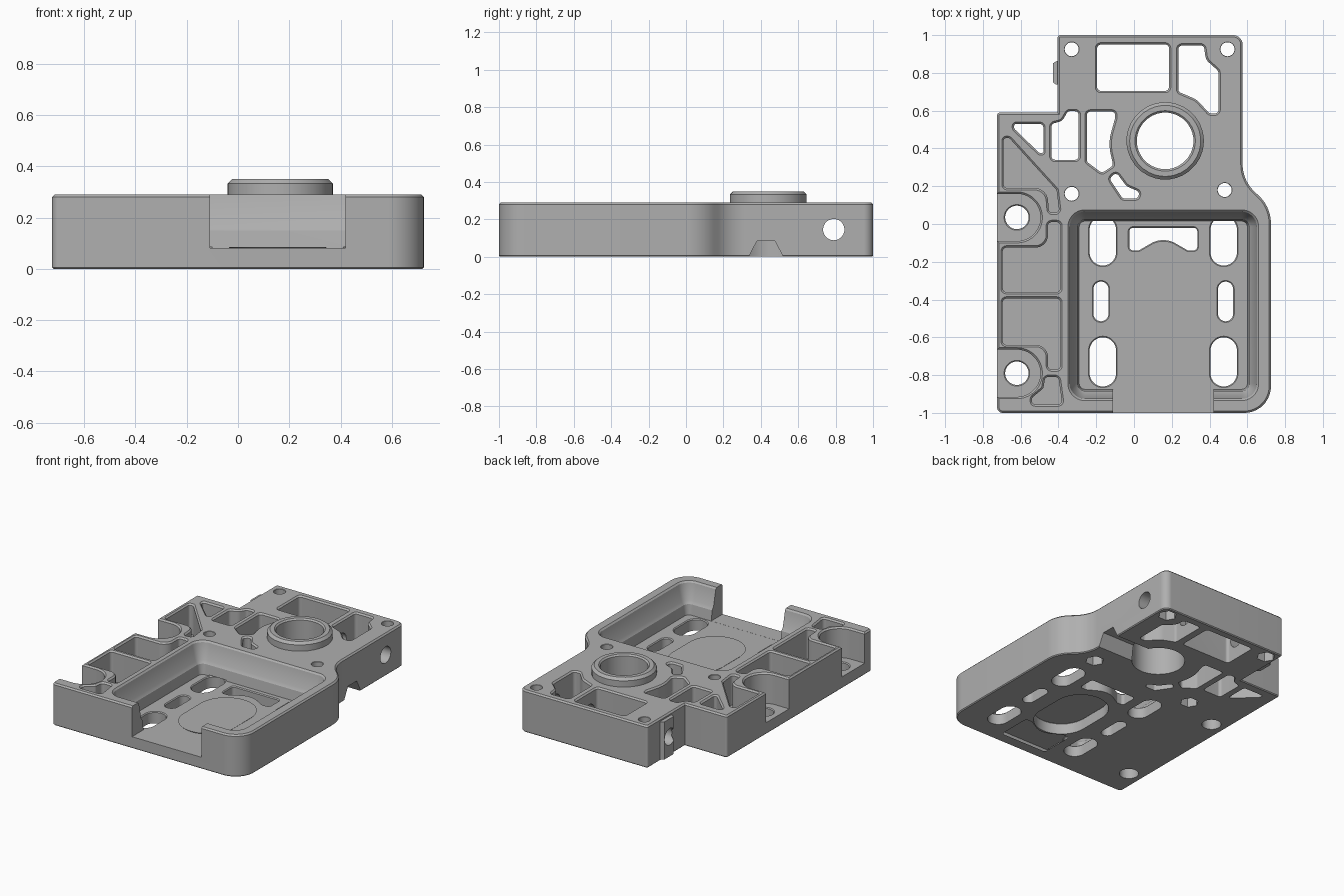
import bpy, bmesh, math
from mathutils import Vector

cube = bpy.data.objects.get("Cube")
if cube:
    bpy.data.objects.remove(cube, do_unlink=True)

metal = bpy.data.materials.new("plain grey")
metal.use_nodes = True
GREY = (0.43, 0.43, 0.43, 1)
metal.diffuse_color = GREY
metal.node_tree.nodes["Principled BSDF"].inputs["Base Color"].default_value = GREY

TOP, FLOOR = 0.29, 0.08


def rounded(points, radius=0.02, steps=9):
    """Fillet a polygon; a point may carry its own radius as third value."""
    out, n = [], len(points)
    for i, point in enumerate(points):
        p = Vector(point[:2])
        a, b = Vector(points[i - 1][:2]) - p, Vector(points[(i + 1) % n][:2]) - p
        r = point[2] if len(point) > 2 else radius
        half = a.angle(b) / 2
        if r == 0 or half > 1.55:
            out.append(p)
            continue
        t = min(r / math.tan(half), min(a.length, b.length) / 2)
        r = t * math.tan(half)
        u, v = a.normalized(), b.normalized()
        c = p + (u + v).normalized() * (r / math.sin(half))
        d, e = p + u * t - c, p + v * t - c
        for k in range(steps + 1):
            out.append(c + d.lerp(e, k / steps).normalized() * r)
    return [q for i, q in enumerate(out) if (q - out[i - 1]).length > 1e-4]


def slot(cx, cy, w, h):
    x, y = w / 2, h / 2
    return rounded([(cx - x, cy - y), (cx + x, cy - y), (cx + x, cy + y), (cx - x, cy + y)], min(x, y))


def circle(cx, cy, r):
    return slot(cx, cy, 2 * r, 2 * r)


def hexagon(cx, cy, r):
    return [Vector((cx + r * math.cos(i * math.pi / 3), cy + r * math.sin(i * math.pi / 3))) for i in range(6)]


def box(x0, y0, x1, y1, r=0.02):
    return rounded([(x0, y0), (x1, y0), (x1, y1), (x0, y1)], r)


def grow(poly, d):
    """Offset a counter-clockwise outline outwards."""
    out, n = [], len(poly)
    for i, p in enumerate(poly):
        e, f = (p - poly[i - 1]).normalized(), (poly[(i + 1) % n] - p).normalized()
        m, k = Vector((e.y, -e.x)), Vector((f.y, -f.x))
        out.append(p + (m + k) * d / max(0.3, 1 + m.dot(k)))
    return out


def loft(name, polys, sections):
    """Solid through (height, offset) sections of each outline."""
    bm = bmesh.new()
    for poly in polys:
        n = len(poly)
        if sum(poly[i - 1].x * p.y - p.x * poly[i - 1].y for i, p in enumerate(poly)) < 0:
            poly = poly[::-1]
        rings = [[bm.verts.new((p.x, p.y, z)) for p in grow(poly, d)] for z, d in sections]
        bm.faces.new(rings[0][::-1])
        bm.faces.new(rings[-1])
        for lo, hi in zip(rings, rings[1:]):
            for i in range(n):
                j = (i + 1) % n
                bm.faces.new((lo[i], lo[j], hi[j], hi[i]))
    mesh = bpy.data.meshes.new(name)
    bm.to_mesh(mesh)
    bm.free()
    mesh.materials.append(metal)
    obj = bpy.data.objects.new(name, mesh)
    bpy.context.collection.objects.link(obj)
    return obj


def combine(tool, operation="DIFFERENCE"):
    """Apply a boolean to the plate and discard the tool."""
    mod = plate.modifiers.new("cut", "BOOLEAN")
    mod.operation, mod.solver, mod.object = operation, "EXACT", tool
    bpy.context.view_layer.objects.active = plate
    bpy.ops.object.modifier_apply(modifier=mod.name)
    bpy.data.objects.remove(tool, do_unlink=True)


def cut(polys, bottom, top=TOP, chamfer=0.01):
    combine(loft("cutter", polys, bottom + [(top - chamfer, 0), (top + chamfer, 2 * chamfer)]))


THROUGH = [(-0.02, 0)]

# Main plate
outline = rounded([(-0.725, -1, 0.03), (0.725, -1, 0.14), (0.725, 0.09, 0.2), (0.575, 0.23, 0.2),
                   (0.575, 1, 0.05), (-0.405, 1, 0.015), (-0.405, 0.59, 0), (-0.725, 0.59, 0.015)])
plate = loft("base_plate", [outline], [(0, -0.006), (0.006, 0), (TOP - 0.01, 0), (TOP, -0.01)])

# Side tab and raised collar
tab = rounded([(-0.38, 0.73), (-0.38, 0.87), (-0.415, 0.86), (-0.43, 0.85), (-0.43, 0.75), (-0.415, 0.74)], 0)
combine(loft("tab", [tab], [(0.01, 0), (0.27, 0)]), "UNION")
CX, CY = 0.165, 0.44
combine(loft("collar", [circle(CX, CY, 0.205)], [(0.2, 0), (0.333, 0), (0.35, -0.017)]), "UNION")

# Main tray and its front opening
cut([box(-0.34, -0.925, 0.65, 0.065, 0.08)], [(FLOOR, -0.05), (0.15, -0.04), (0.17, -0.025)])
cut([box(-0.11, -1.2, 0.42, -0.86, 0)], [(FLOOR + 0.0005, 0)], 0.5)

# Blind pockets along the left side
pockets = [
    [(-0.69, 0.455), (-0.66, 0.455), (-0.41, 0.18), (-0.395, 0.06), (-0.45, 0.06), (-0.46, 0.19, 0.15), (-0.69, 0.19)],
    [(-0.695, -0.36), (-0.39, -0.36), (-0.39, 0.01), (-0.455, 0.01), (-0.455, -0.125, 0.15), (-0.695, -0.125)],
    [(-0.695, -0.395), (-0.39, -0.395), (-0.39, -0.77), (-0.455, -0.77), (-0.455, -0.64, 0.15), (-0.695, -0.64)],
    [(-0.47, -0.81), (-0.4, -0.81), (-0.38, -0.955), (-0.54, -0.955), (-0.54, -0.92), (-0.48, -0.87)],
]
cut([rounded(p) for p in pockets], [(FLOOR, 0)])

# Mounting recesses open to the left, with bolt holes
mounts = (0.035, -0.79)
cut([rounded([(-0.85, y - 0.125, 0), (-0.495, y - 0.125, 0.124), (-0.495, y + 0.125, 0.124), (-0.85, y + 0.125, 0)])
     for y in mounts], [(FLOOR, 0)])
cut([circle(-0.62, y, 0.062) for y in mounts], THROUGH, FLOOR, 0.006)

# Weight-saving windows in the rear deck
windows = [
    [(-0.195, 0.705), (0.185, 0.705), (0.185, 0.95), (-0.195, 0.95)],
    [(0.235, 0.945), (0.37, 0.945), (0.38, 0.87, 0.06), (0.447, 0.81, 0.03), (0.447, 0.585), (0.4, 0.585),
     (0.33, 0.66, 0.1), (0.235, 0.7)],
    [(-0.635, 0.53), (-0.48, 0.53), (-0.48, 0.375), (-0.5, 0.375), (-0.635, 0.505)],
    [(-0.437, 0.34), (-0.293, 0.34), (-0.293, 0.597), (-0.35, 0.597), (-0.38, 0.545, 0.04), (-0.437, 0.53)],
    [(-0.25, 0.595), (-0.1, 0.595), (-0.1, 0.56), (-0.137, 0.43, 0.25), (-0.11, 0.31), (-0.17, 0.27), (-0.25, 0.33)],
    [(-0.13, 0.24), (-0.095, 0.275), (-0.04, 0.2, 0.06), (0.03, 0.17), (0.02, 0.135), (-0.06, 0.135)],
]
cut([rounded(p) for p in windows], THROUGH)

# Collar bore with counterbore below
cut([circle(CX, CY, 0.15)], THROUGH, 0.35)
cut([circle(CX, CY, 0.17)], THROUGH, 0.2, 0.004)

# Screw holes with hexagonal nut seats underneath
screws = [(-0.33, 0.925), (0.495, 0.925), (-0.33, 0.16), (0.48, 0.18)]
cut([circle(x, y, 0.037) for x, y in screws], THROUGH, TOP, 0.002)
cut([hexagon(x, y, 0.06) for x, y in screws], THROUGH, 0.08, 0.001)

# Openings in the tray floor
MX = 0.155
openings = [slot(MX, -0.445, 0.36, 0.55)]
for side in (-1, 1):
    openings += [slot(MX + side * 0.32, y, 0.14, 0.26) for y in (-0.09, -0.73)]
    openings.append(slot(MX + side * 0.33, -0.41, 0.08, 0.21))
for y_flat, y_arc, sign in ((-0.02, -0.14, 1), (-0.92, -0.68, -1)):
    openings.append(rounded([(MX - 0.18, y_flat), (MX + 0.18, y_flat), (MX + 0.18, y_arc), (MX + 0.13, y_arc),
                             (MX, y_arc + sign * 0.075, 0.26), (MX - 0.13, y_arc), (MX - 0.18, y_arc)]))
cut(openings, THROUGH, FLOOR, 0.006)

# Tapered drain groove under the collar, and the cross hole along x
combine(loft("groove", [box(0.2, 0.335, 0.9, 0.52, 0)], [(-0.001, 0), (0.085, -0.045)]))
rod = loft("cross_hole", [circle(0, 0, 0.057)], [(-1, 0), (1, 0)])
rod.rotation_euler.y = math.pi / 2
rod.location = (0, 0.79, 0.145)
bpy.context.view_layer.update()
combine(rod)

# Smooth curved walls, keep edges crisp
bpy.ops.object.select_all(action="DESELECT")
plate.select_set(True)
bpy.context.view_layer.objects.active = plate
bpy.ops.object.shade_smooth_by_angle(angle=math.radians(25))
